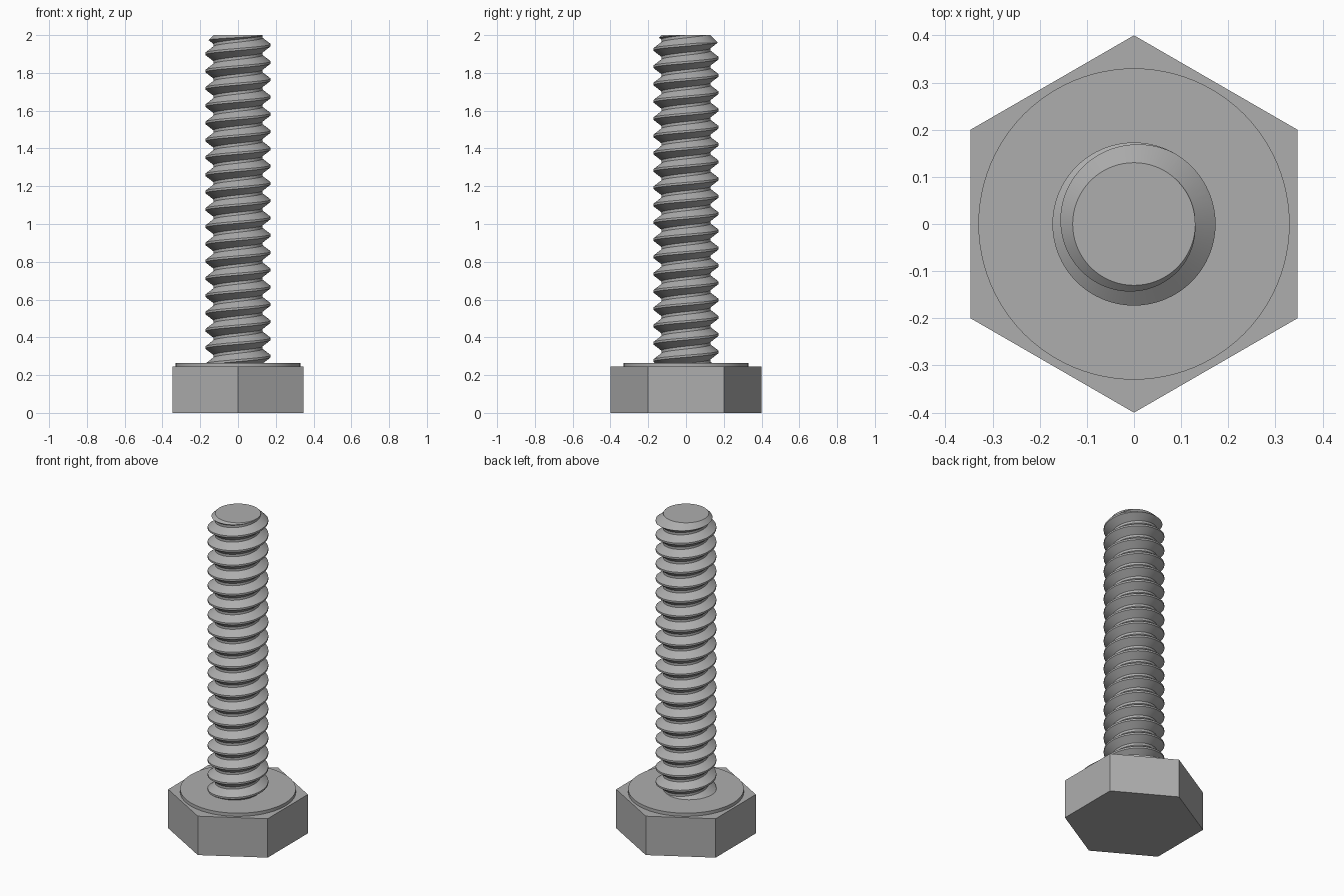
import bpy, bmesh, math
from mathutils import Vector

if "Cube" in bpy.data.objects:
    bpy.data.objects.remove(bpy.data.objects["Cube"], do_unlink=True)

steel = bpy.data.materials.new("steel_grey")
steel.use_nodes = True
GREY = (0.42, 0.42, 0.42, 1)
steel.diffuse_color = GREY
steel.node_tree.nodes["Principled BSDF"].inputs["Base Color"].default_value = GREY

HEAD_TOP, SEAT, TOP = 0.245, 0.265, 2.0
CREST, ROOT, PITCH = 0.173, 0.13, 0.0915


def add_object(name, bm):
    bmesh.ops.recalc_face_normals(bm, faces=bm.faces)
    mesh = bpy.data.meshes.new(name)
    bm.to_mesh(mesh)
    bm.free()
    mesh.materials.append(steel)
    obj = bpy.data.objects.new(name, mesh)
    bpy.context.collection.objects.link(obj)
    return obj


def lathe(name, profile, sides, start=0.0):
    """Closed solid of revolution from (radius, z) pairs, capped at both ends."""
    bm = bmesh.new()
    rings = []
    for r, z in profile:
        angles = [start + math.tau * i / sides for i in range(sides)]
        rings.append([bm.verts.new((r * math.cos(a), r * math.sin(a), z)) for a in angles])
    for low, high in zip(rings, rings[1:]):
        for i in range(sides):
            j = (i + 1) % sides
            bm.faces.new((low[i], low[j], high[j], high[i]))
    bm.faces.new(rings[0])
    bm.faces.new(rings[-1])
    return add_object(name, bm)


def threaded_rod(name, z_low, z_high, phase, steps=64):
    """Right-handed helical surface, trimmed and capped at both ends."""
    # one pitch of the thread: root flat, flank, crest flat, flank
    tooth = [(-0.42, ROOT), (-0.06, CREST), (0.06, CREST), (0.42, ROOT)]
    turns = math.ceil((z_high - z_low) / PITCH) + 4
    bm = bmesh.new()
    columns = []
    for i in range(steps):
        a = math.tau * i / steps
        column = []
        for t in range(turns + 1):
            base = z_low + phase + (t - 2 + i / steps) * PITCH
            for dz, r in tooth:
                column.append(bm.verts.new((r * math.cos(a), r * math.sin(a), base + dz * PITCH)))
        columns.append(column)
    n = len(tooth)
    for i in range(steps):
        here, there = columns[i], columns[(i + 1) % steps]
        # the last column joins the first one a full pitch higher
        shift = n if i == steps - 1 else 0
        for k in range(len(here) - 1 - shift):
            bm.faces.new((here[k], there[k + shift], there[k + 1 + shift], here[k + 1]))
    for z, up in ((z_low, -1), (z_high, 1)):
        bmesh.ops.bisect_plane(bm, geom=bm.verts[:] + bm.edges[:] + bm.faces[:], dist=1e-6,
                               plane_co=Vector((0, 0, z)), plane_no=Vector((0, 0, up)),
                               clear_outer=True)
        rim = [e for e in bm.edges if e.is_boundary
               and all(abs(v.co.z - z) < 1e-5 for v in e.verts)]
        bmesh.ops.edgeloop_fill(bm, edges=rim)
    return add_object(name, bm)


def smooth(obj, degrees):
    bpy.ops.object.select_all(action="DESELECT")
    obj.select_set(True)
    bpy.context.view_layer.objects.active = obj
    bpy.ops.object.shade_smooth_by_angle(angle=math.radians(degrees))


# hexagonal head with a corner pointing to the front
lathe("hex_head", [(0.4, 0), (0.4, HEAD_TOP)], 6, math.pi / 2)

# round raised bearing face on the head
washer = lathe("washer_face", [(0.33, HEAD_TOP - 0.01), (0.33, SEAT)], 96)
smooth(washer, 30)

# threaded shank, its tip trimmed to a cone
shank = threaded_rod("threaded_shank", SEAT - 0.01, TOP + 0.02, 0.045)
tip = lathe("tip_envelope", [(0.2, 0.2), (0.2, TOP - 0.07), (ROOT, TOP)], 96)
tip.hide_render = True
tip.hide_viewport = True
trim = shank.modifiers.new("tip_chamfer", "BOOLEAN")
trim.operation = "INTERSECT"
trim.solver = "EXACT"
trim.object = tip
bpy.context.view_layer.objects.active = shank
bpy.ops.object.modifier_apply(modifier=trim.name)
bpy.data.objects.remove(tip, do_unlink=True)
smooth(shank, 25)
